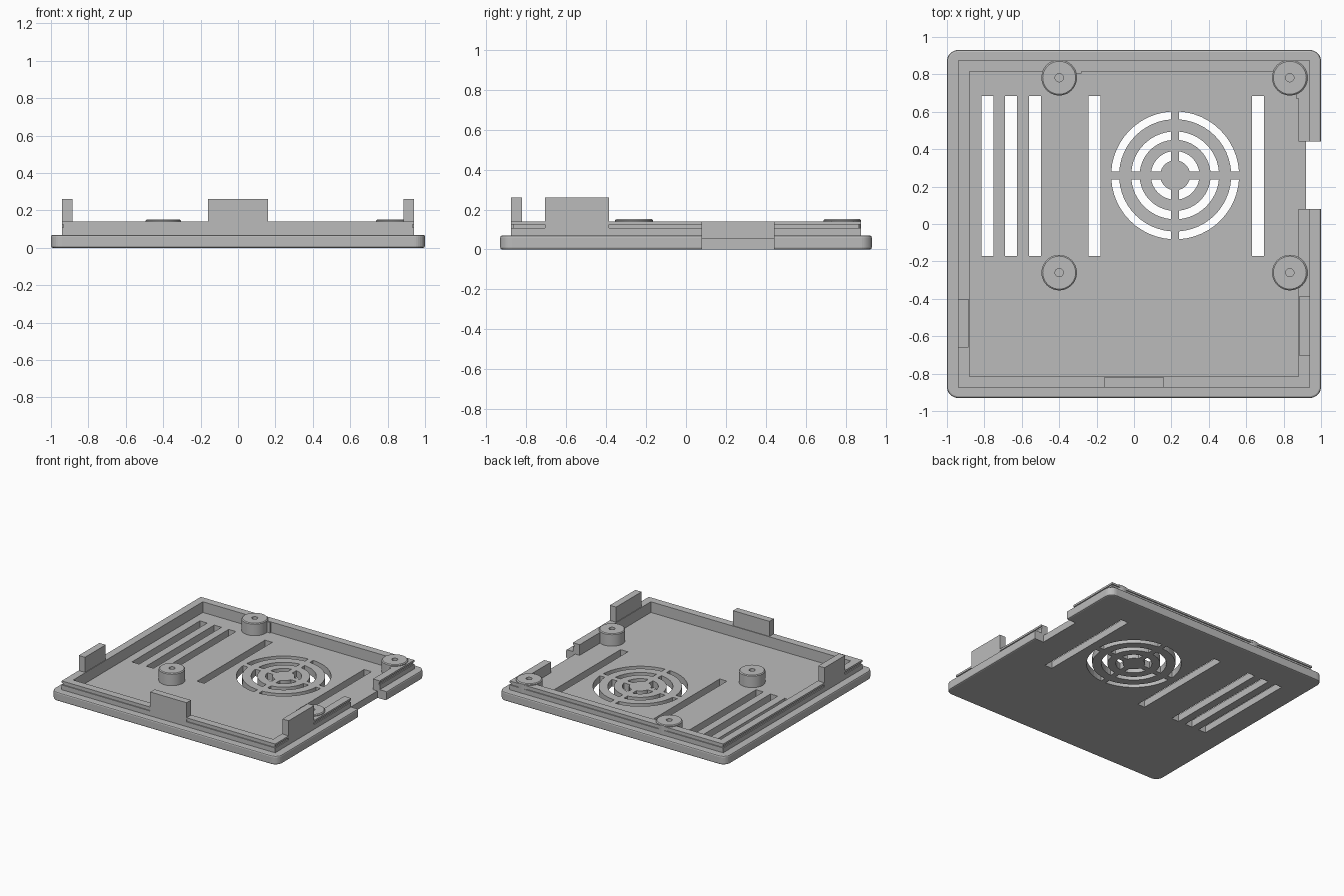
import bpy, bmesh, math
from mathutils import Vector

cube = bpy.data.objects.get("Cube")
if cube:
    bpy.data.objects.remove(cube, do_unlink=True)

grey = bpy.data.materials.new("matte_grey_plastic")
grey.use_nodes = True
COLOUR = (0.5, 0.5, 0.5, 1)
grey.diffuse_color = COLOUR
grey.node_tree.nodes["Principled BSDF"].inputs["Base Color"].default_value = COLOUR

PLATE_TOP, FLOOR, RIM_TOP, TAB_TOP = 0.07, 0.055, 0.14, 0.26
RIM_X, RIM_Y, IN_X, IN_Y = 0.94, 0.875, 0.88, 0.815


def finish(name, bm):
    bmesh.ops.recalc_face_normals(bm, faces=bm.faces)
    mesh = bpy.data.meshes.new(name)
    bm.to_mesh(mesh)
    bm.free()
    mesh.materials.append(grey)
    obj = bpy.data.objects.new(name, mesh)
    bpy.context.collection.objects.link(obj)
    return obj


def add_prism(bm, outline, z0, z1):
    """Extrude a closed outline from z0 to z1."""
    face = bm.faces.new([bm.verts.new((x, y, z0)) for x, y in outline])
    top = bmesh.ops.extrude_face_region(bm, geom=[face])["geom"]
    verts = [g for g in top if isinstance(g, bmesh.types.BMVert)]
    bmesh.ops.translate(bm, verts=verts, vec=(0, 0, z1 - z0))


def rect(x0, x1, y0, y1):
    return [(x0, y0), (x1, y0), (x1, y1), (x0, y1)]


def box(name, x0, x1, y0, y1, z0, z1):
    bm = bmesh.new()
    add_prism(bm, rect(x0, x1, y0, y1), z0, z1)
    return finish(name, bm)


def rounded_rect(hx, hy, r, steps=8):
    pts = []
    for quarter, (sx, sy) in enumerate([(1, 1), (-1, 1), (-1, -1), (1, -1)]):
        for i in range(steps + 1):
            a = math.pi / 2 * (quarter + i / steps)
            pts.append((sx * (hx - r) + r * math.cos(a), sy * (hy - r) + r * math.sin(a)))
    return pts


def arc_slot(cx, cy, r0, r1, quarter, half_gap, steps=12):
    """Quarter ring whose ends run parallel to the spokes."""
    pts = []
    for r, order in ((r1, range(steps + 1)), (r0, range(steps, -1, -1))):
        trim = math.asin(half_gap / r)
        for i in order:
            a = quarter * math.pi / 2 + trim + (math.pi / 2 - 2 * trim) * i / steps
            pts.append((cx + r * math.cos(a), cy + r * math.sin(a)))
    return pts


def cut(obj, *cutters):
    for c in cutters:
        mod = obj.modifiers.new("cut", 'BOOLEAN')
        mod.operation, mod.solver, mod.object = 'DIFFERENCE', 'EXACT', c
        c.hide_render = True
        c.hide_set(True)
        c.display_type = 'WIRE'


# Base plate with softened edges
bm = bmesh.new()
add_prism(bm, rounded_rect(1, 0.93, 0.06), 0, PLATE_TOP)
edges = [e for e in bm.edges if abs(e.verts[0].co.z - e.verts[1].co.z) < 1e-5]
bmesh.ops.bevel(bm, geom=edges, offset=0.01, segments=2, affect='EDGES', profile=0.5)
plate = finish("base_plate", bm)

# Vent cutter: straight slots and the round fan grille
bm = bmesh.new()
for x in (-0.783, -0.657, -0.53, -0.21, 0.663):
    add_prism(bm, rect(x - 0.032, x + 0.032, -0.17, 0.685), -0.1, 0.3)
for r0, r1 in ((0.08, 0.13), (0.19, 0.235), (0.3, 0.342)):
    for q in range(4):
        add_prism(bm, arc_slot(0.22, 0.26, r0, r1, q, 0.021), -0.1, 0.3)
vents = finish("vent_cutter", bm)

pocket = box("pocket_cutter", -IN_X, IN_X, -IN_Y, IN_Y, FLOOR, 0.5)
port = box("port_cutter", 0.92, 1.2, 0.08, 0.44, -0.1, 0.5)
port_step = box("port_step_cutter", IN_X - 0.02, 1.2, 0.08, 0.44, FLOOR, 0.5)
cut(plate, pocket, vents, port, port_step)

# Raised rim in three layers, the middle one set back as a snap groove
for name, z0, z1, inset in (("rim_lower", PLATE_TOP - 0.01, 0.108, 0),
                            ("rim_groove", 0.108, 0.125, 0.008),
                            ("rim_upper", 0.125, RIM_TOP, 0)):
    hx, hy = RIM_X - inset, RIM_Y - inset
    rim = box(name, -hx, hx, -hy, hy, z0, z1)
    cut(rim, pocket, port_step)

# Upright clip tabs
box("front_tab", -0.16, 0.16, -RIM_Y, -0.82, FLOOR, TAB_TOP)
box("left_tab", 0.885, RIM_X, -0.705, -0.385, FLOOR, TAB_TOP)
box("right_tab", -RIM_X, -0.885, -0.66, -0.4, FLOOR, TAB_TOP)

# Small ribs beside the rear posts
box("rear_rib", -0.32, -0.28, 0.805, 0.835, FLOOR, RIM_TOP - 0.002)
box("side_rib", 0.865, 0.9, 0.67, 0.71, FLOOR, RIM_TOP - 0.002)

# Screw posts with blind holes
profile = [(0, 0.08), (0.022, 0.08), (0.022, 0.152), (0.088, 0.152), (0.095, 0.146), (0.095, 0.045), (0, 0.045)]
for label, x, y in (("rear_right", -0.4, 0.782), ("rear_left", 0.833, 0.782),
                    ("front_right", -0.4, -0.26), ("front_left", 0.833, -0.26)):
    bm = bmesh.new()
    verts = [bm.verts.new((r, 0, z)) for r, z in profile]
    lines = [bm.edges.new(pair) for pair in zip(verts, verts[1:])]
    bmesh.ops.spin(bm, geom=verts + lines, axis=(0, 0, 1), cent=(0, 0, 0),
                   angle=2 * math.pi, steps=40)
    bmesh.ops.remove_doubles(bm, verts=bm.verts, dist=1e-4)
    bmesh.ops.translate(bm, verts=bm.verts, vec=Vector((x, y, 0)))
    post = finish(label + "_post", bm)
    bpy.ops.object.select_all(action='DESELECT')
    post.select_set(True)
    bpy.context.view_layer.objects.active = post
    bpy.ops.object.shade_smooth_by_angle(angle=math.radians(30))
